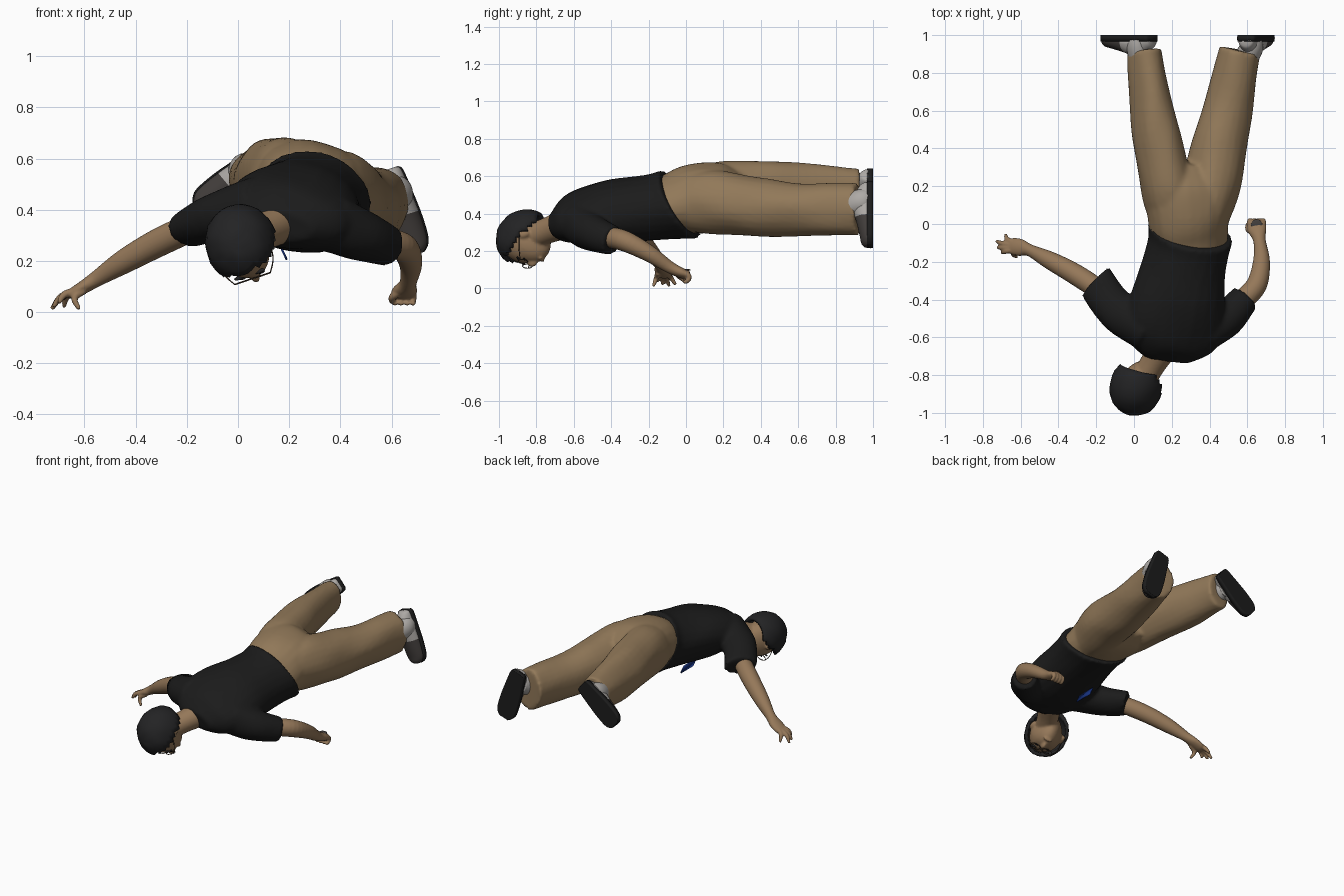
import bpy, bmesh, math
from mathutils import Vector, Matrix, noise

if "Cube" in bpy.data.objects:
    bpy.data.objects.remove(bpy.data.objects["Cube"])


def material(name, rgb):
    m = bpy.data.materials.new(name)
    m.diffuse_color = (*rgb, 1)
    m.use_nodes = True
    m.node_tree.nodes["Principled BSDF"].inputs["Base Color"].default_value = m.diffuse_color
    return m


SHIRT = material("black cloth", (0.011, 0.011, 0.011))
PANTS = material("khaki cloth", (0.285, 0.19, 0.10))
SKIN = material("skin", (0.30, 0.187, 0.10))
HAIR = material("dark hair", (0.017, 0.017, 0.018))
SOLE = material("sole black", (0.012, 0.012, 0.012))
SHOE = material("shoe grey", (0.055, 0.048, 0.045))
SOCK = material("light grey", (0.42, 0.40, 0.38))
BLUE = material("badge blue", (0.008, 0.03, 0.20))
WIRE = material("wire frame", (0.06, 0.04, 0.025))


def spline(pts, steps=5):
    """Catmull-Rom through tuples of any length."""
    out = []
    n = len(pts)
    for i in range(n - 1):
        a, b, c, d = pts[max(i - 1, 0)], pts[i], pts[i + 1], pts[min(i + 2, n - 1)]
        for k in range(steps):
            t = k / steps
            out.append([0.5 * (2 * q + (r - p) * t + (2 * p - 5 * q + 4 * r - s) * t * t
                               + (3 * q - p - 3 * r + s) * t ** 3)
                        for p, q, r, s in zip(a, b, c, d)])
    return out + [list(pts[-1])]


def loft(bm, pts, up=(0, 0, 1), seg=24):
    """Elliptic rings along a path; point = x, y, z, half width, [half height, roll]."""
    full = [p if len(p) == 6 else (*p[:4], p[4] if len(p) > 4 else p[3], 0) for p in pts]
    secs = spline(full)
    up = Vector(up)
    rings = []
    for i, s in enumerate(secs):
        p = Vector(s[:3])
        t = (Vector(secs[min(i + 1, len(secs) - 1)][:3]) - Vector(secs[max(i - 1, 0)][:3])).normalized()
        side = t.cross(up).normalized()
        nor = side.cross(t)
        a = math.radians(s[5])
        sd = side * math.cos(a) - nor * math.sin(a)
        nr = nor * math.cos(a) + side * math.sin(a)
        rings.append([bm.verts.new(p + sd * (max(s[3], .002) * math.cos(2 * math.pi * k / seg))
                                   + nr * (max(s[4], .002) * math.sin(2 * math.pi * k / seg)))
                      for k in range(seg)])
    for r, q in zip(rings, rings[1:]):
        for k in range(seg):
            bm.faces.new((r[k], r[(k + 1) % seg], q[(k + 1) % seg], q[k]))
    bm.faces.new(rings[0][::-1])
    bm.faces.new(rings[-1])


def finish(bm, name, mats, voxel=0, smooth=4):
    bmesh.ops.recalc_face_normals(bm, faces=bm.faces)
    for f in bm.faces:
        f.smooth = True
    me = bpy.data.meshes.new(name)
    bm.to_mesh(me)
    bm.free()
    ob = bpy.data.objects.new(name, me)
    bpy.context.collection.objects.link(ob)
    for m in mats:
        me.materials.append(m)
    if voxel:
        r = ob.modifiers.new("fuse", 'REMESH')
        r.mode, r.voxel_size, r.use_smooth_shade = 'VOXEL', voxel, True
        s = ob.modifiers.new("soften", 'SMOOTH')
        s.factor, s.iterations = 0.5, smooth
    return ob


def part(name, lofts, mat, voxel, smooth=4, wrinkle=0, shape=None):
    bm = bmesh.new()
    for l in lofts:
        loft(bm, l)
    for v in bm.verts:
        if shape:
            shape(v)
        if wrinkle:
            v.co += noise.noise_vector(Vector((v.co.x * 8, v.co.y * 4, v.co.z * 8))) * wrinkle
    return finish(bm, name, [mat], voxel, smooth)


# Trousers: pelvis and two spread legs
part("trousers", [
    [(.30, -.20, .44, .18, .13, 15), (.30, -.08, .455, .20, .155, 17), (.29, .05, .482, .218, .183, 20),
     (.28, .20, .485, .225, .172, 20), (.28, .32, .49, .13, .11, 18)],
    [(.20, .02, .515, .10, .13, 25), (.17, .18, .525, .128, .158, 28), (.13, .40, .53, .125, .158, 25),
     (.085, .65, .525, .108, .145, 18), (.052, .92, .52, .09, .125, 12)],
    [(.38, .02, .46, .12, .15, 0), (.405, .18, .455, .15, .17, 0), (.45, .40, .435, .15, .155, 0),
     (.505, .65, .42, .128, .14, 0), (.56, .92, .425, .11, .138, 0)],
], PANTS, .013, 4, .010)


# Shirt: trunk with slanted hem, and two short sleeves
def hem(v):
    k = min(max((v.co.y + .35) / .3, 0), 1)
    v.co.y -= k * ((v.co.z - .44) * .45 + (v.co.x - .3) * .2)


part("shirt", [
    [(.175, -.715, .335, .12, .06, 8), (.185, -.66, .35, .215, .105, 10), (.205, -.57, .38, .265, .142, 11),
     (.23, -.42, .405, .258, .17, 11), (.265, -.25, .425, .225, .172, 14), (.29, -.12, .44, .215, .172, 16),
     (.30, -.03, .45, .23, .18, 17)],
    [(.08, -.56, .41, .12), (-.08, -.465, .375, .11, .095), (-.20, -.325, .322, .092, .068)],
    [(.36, -.57, .35, .115), (.49, -.50, .295, .10), (.59, -.39, .255, .078)],
], SHIRT, .013, 4, .006, hem)

# Arms with palms, fingers and thumbs
fingers = [(-.68, -.055, .02), (-.728, -.09, .012), (-.722, -.125, .02), (-.70, -.155, .035), (-.62, -.175, .012)]
part("left_arm", [
    [(-.12, -.40, .36, .05), (-.22, -.325, .315, .056), (-.33, -.255, .262, .055), (-.45, -.19, .195, .047),
     (-.55, -.14, .132, .032), (-.60, -.125, .10, .045, .026), (-.65, -.115, .072, .042, .02),
     (-.665, -.11, .065, .02, .01)]] +
    [[(-.60 - .03 * (i < 4), -.10 - .012 * i, .085, .015), ((x - .63) / 2 - .015, (y - .11 - .008 * i) / 2, z / 2 + .05, .014),
      (x, y, z, .008)] for i, (x, y, z) in enumerate(fingers)], SKIN, .006, 2)
part("right_arm", [
    [(.51, -.46, .28, .05), (.58, -.40, .272, .056), (.65, -.32, .25, .055), (.675, -.20, .188, .045),
     (.665, -.09, .115, .033), (.652, -.03, .085, .05, .028), (.645, .01, .072, .046, .024), (.645, .02, .07, .03, .012)],
    [(.64, -.05, .085, .016), (.605, -.03, .06, .015), (.60, .0, .04, .01)]] +
    [[(x, .0, .08, .015), (x, .018, .06, .014), (x, .005, .038, .012), (x, -.015, .035, .008)]
     for x in (.613, .637, .661, .684)], SKIN, .006, 2)

# Head frame: width, face direction, crown direction
C = Vector((.018, -.852, .26))
crown = Vector((-.25, -.95, -.13)).normalized()
face = Vector((.34, .1, -.93))
face = (face - crown * face.dot(crown)).normalized()
wide = crown.cross(face)
HEAD = Matrix((wide, face, crown)).transposed().to_4x4()
HEAD.translation = C


def ball(bm, size, at=(0, 0, 0)):
    m = Matrix.Translation(at) @ Matrix.Diagonal((*size, 1))
    return bmesh.ops.create_uvsphere(bm, u_segments=32, v_segments=20, radius=1, matrix=m)['verts']


# Head with tapered jaw, nose, lips, ears and neck
bm = bmesh.new()
for v in ball(bm, (.104, .13, .132)):
    if v.co.z < 0:
        v.co.x *= 1 + v.co.z * 2
        v.co.y += .22 * -v.co.z
ball(bm, (.017, .026, .03), (0, .13, -.025))
ball(bm, (.03, .012, .01), (0, .122, -.08))
for s in (-1, 1):
    ball(bm, (.014, .024, .036), (s * .107, 0, -.01))
bm.transform(HEAD)
loft(bm, [(.15, -.66, .34, .08), (.10, -.74, .31, .07), (.05, -.82, .28, .07)])
finish(bm, "head", [SKIN], .008, 3)

# Hair cap: shell with the face and nape cut away
bm = bmesh.new()
for v in ball(bm, (.117, .138, .14), (0, -.006, .004)):
    v.co += v.co.normalized() * noise.noise(v.co * 25) * .005
bmesh.ops.delete(bm, geom=[f for f in bm.faces if (lambda c: c.z < -.085 + 1.25 * max(0, c.y + .06))(
    f.calc_center_median())], context='FACES')
bm.transform(HEAD)
hair = finish(bm, "hair", [HAIR])
sol = hair.modifiers.new("thickness", 'SOLIDIFY')
sol.thickness, sol.offset = .022, -1

# Eyes and brows
bm = bmesh.new()
for s in (-1, 1):
    ball(bm, (.014, .006, .006), (s * .04, .121, .008))
    ball(bm, (.024, .008, .005), (s * .042, .114, .04))
bm.transform(HEAD)
finish(bm, "eyes_and_brows", [HAIR])

# Glasses: two wire rims, bridge and side wires
bm = bmesh.new()
for s in (-1, 1):
    rim = [(s * .042 + .034 * math.cos(a), .134, .015 + .024 * math.sin(a), .0025)
           for a in [i * math.tau / 12 for i in range(13)]]
    loft(bm, rim, (0, 1, 0), 6)
    loft(bm, [(s * .076, .134, .02, .0025), (s * .106, .08, .015, .0025), (s * .113, -.01, .01, .0025)], seg=6)
loft(bm, [(-.01, .134, .018, .0025), (.01, .134, .018, .0025)], seg=6)
bm.transform(HEAD)
finish(bm, "glasses", [WIRE])

# Shoes: flat sole at y = 1, low upper with pale heel half, pale ankle
for side, heel, toe, leg in (("left", (.10, .61), (-.155, .40), (.045, .52)),
                             ("right", (.59, .56), (.695, .225), (.57, .425))):
    def along(t, y):
        return (heel[0] + (toe[0] - heel[0]) * t, y, heel[1] + (toe[1] - heel[1]) * t)
    shape = [(0, .03, .025), (.05, .046, .05), (.3, .056, .09), (.6, .064, .065), (.85, .062, .045),
             (.95, .048, .038), (1, .028, .025)]
    bm = bmesh.new()
    loft(bm, [(*along(t, .985), w + .006, .07) for t, w, h in shape], (0, -1, 0))
    for v in bm.verts:
        v.co.y = min(max(v.co.y, .967), 1)
    finish(bm, side + "_sole", [SOLE])
    bm = bmesh.new()
    loft(bm, [(*along(t, .975), w, h) for t, w, h in shape], (0, -1, 0))
    for v in bm.verts:
        v.co.y = min(v.co.y, .975)
    axis = Vector((toe[0] - heel[0], 0, toe[1] - heel[1]))
    for f in bm.faces:
        c = f.calc_center_median() - Vector((heel[0], 0, heel[1]))
        f.material_index = int(c.dot(axis) / axis.length_squared < .52)
    finish(bm, side + "_shoe", [SHOE, SOCK])
    bm = bmesh.new()
    x, y, z = along(.3, .965)
    loft(bm, [(leg[0], .84, leg[1], .065, .075), (x, .93, z, .062, .07), (x, y, z, .055, .075)])
    finish(bm, side + "_ankle", [SOCK])

# Dark patch on the back of the right hand
bm = bmesh.new()
ball(bm, (.03, .03, .006), (.65, -.005, .099))
finish(bm, "hand_patch", [SHOE])

# Narrow blue badge hanging under the chest
bm = bmesh.new()
bmesh.ops.create_cube(bm, size=1, matrix=Matrix.Translation((.178, -.28, .232))
                      @ Matrix.Rotation(math.radians(65), 4, 'Y') @ Matrix.Diagonal((.06, .13, .008, 1)))
finish(bm, "badge", [BLUE])
